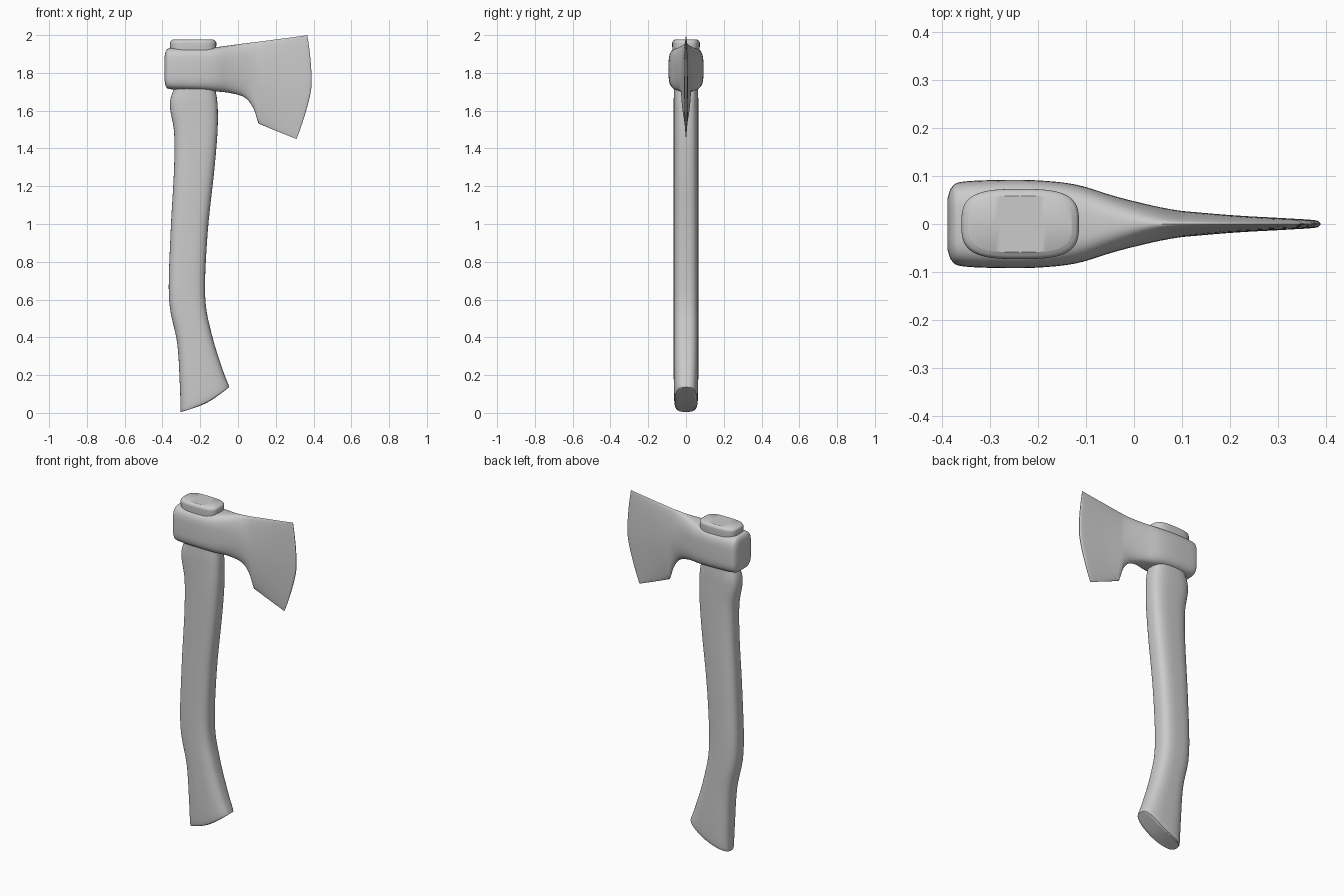
import bpy, bmesh, math
from mathutils import Vector

RING = 56   # points around each section
STEPS = 5   # spline steps between sections

cube = bpy.data.objects.get("Cube")
if cube:
    bpy.data.objects.remove(cube, do_unlink=True)

grey = bpy.data.materials.new("plain grey")
grey.use_nodes = True
colour = (0.6, 0.6, 0.6, 1)
grey.diffuse_color = colour
grey.node_tree.nodes["Principled BSDF"].inputs["Base Color"].default_value = colour


def spline(group):
    """Smoothly fill in sections between the given ones."""
    result = []
    for i in range(len(group) - 1):
        p1, p2 = Vector(group[i]), Vector(group[i + 1])
        p0 = Vector(group[i - 1]) if i else 2 * p1 - p2
        p3 = Vector(group[i + 2]) if i + 2 < len(group) else 2 * p2 - p1
        for s in range(STEPS):
            t = s / STEPS
            result.append(p1 + 0.5 * t * ((p2 - p0) + t * (
                2 * p0 - 5 * p1 + 4 * p2 - p3 + t * (3 * (p1 - p2) + p3 - p0))))
    return result + [Vector(group[-1])]


def section(ax, az, bx, bz, half, power, bow):
    """Rounded ring from point a to point b in the xz plane, half wide in y."""
    a, b = Vector((ax, 0, az)), Vector((bx, 0, bz))
    axis = (b - a) / 2
    side = Vector((axis.z, 0, -axis.x)).normalized()
    points = []
    for k in range(RING):
        angle = math.tau * k / RING
        c, s = math.cos(angle), math.sin(angle)
        u = math.copysign(abs(c) ** (2 / power), c)
        w = math.copysign(abs(s) ** (2 / power), s)
        p = (a + b) / 2 + axis * u + side * bow * (1 - abs(u) ** 1.5)
        points.append((p.x, half * w, p.z))
    return points


def loft(name, groups):
    """Skin the sections; a section of zero width closes an end."""
    bm = bmesh.new()
    rings = [[bm.verts.new(p) for p in section(*row)]
             for group in groups for row in spline(group)]
    for r, q in zip(rings, rings[1:]):
        for k in range(RING):
            n = (k + 1) % RING
            bm.faces.new((r[k], r[n], q[n], q[k]))
    bmesh.ops.remove_doubles(bm, verts=bm.verts, dist=0.0002)
    bmesh.ops.recalc_face_normals(bm, faces=bm.faces)
    mesh = bpy.data.meshes.new(name)
    bm.to_mesh(mesh)
    bm.free()
    mesh.materials.append(grey)
    obj = bpy.data.objects.new(name, mesh)
    bpy.context.collection.objects.link(obj)
    bpy.ops.object.select_all(action="DESELECT")
    obj.select_set(True)
    bpy.context.view_layer.objects.active = obj
    bpy.ops.object.shade_smooth_by_angle(angle=math.radians(35))


# Curved handle: slanted butt, waist, swell below the head
butt = (-0.302, 0.005, -0.047, 0.136)
loft("handle", [
    [(*butt, 0, 3, 0.02), (*butt, 0.05, 3, 0.02)],
    [(*butt, 0.05, 3, 0.02),
     (-0.304, 0.02, -0.05, 0.148, 0.062, 3, 0.015),
     (-0.308, 0.15, -0.085, 0.24, 0.065, 3, 0),
     (-0.322, 0.37, -0.14, 0.42, 0.065, 3, 0),
     (-0.365, 0.6, -0.174, 0.62, 0.065, 3, 0),
     (-0.357, 0.95, -0.161, 0.95, 0.065, 3, 0),
     (-0.339, 1.28, -0.126, 1.28, 0.065, 3, 0),
     (-0.338, 1.48, -0.109, 1.48, 0.065, 3, 0),
     (-0.358, 1.6, -0.107, 1.6, 0.065, 3, 0),
     (-0.358, 1.66, -0.111, 1.66, 0.065, 3, 0),
     (-0.34, 1.72, -0.12, 1.72, 0.063, 3, 0),
     (-0.34, 1.78, -0.12, 1.78, 0.063, 3, 0)],
    [(-0.34, 1.78, -0.12, 1.78, 0, 3, 0)],
])

# Handle end showing above the head
loft("handle_top", [
    [(-0.355, 1.88, -0.12, 1.88, 0, 3.2, 0)],
    [(-0.355, 1.88, -0.12, 1.88, 0.07, 3.2, 0),
     (-0.36, 1.945, -0.115, 1.945, 0.073, 3.2, 0),
     (-0.358, 1.966, -0.117, 1.966, 0.071, 3.2, 0),
     (-0.345, 1.976, -0.13, 1.976, 0.059, 3.2, 0)],
    [(-0.345, 1.976, -0.13, 1.976, 0, 3.2, 0)],
])

# Head: rounded eye flowing into a thin flared blade
heel = (0.095, 1.963, 0.108, 1.532, 0.027, 1.8, 0)
loft("axe_head", [
    [(-0.389, 1.885, -0.389, 1.76, 0, 4, 0)],
    [(-0.389, 1.885, -0.389, 1.76, 0.055, 4, 0),
     (-0.381, 1.917, -0.381, 1.727, 0.076, 4, 0),
     (-0.36, 1.931, -0.36, 1.714, 0.088, 4, 0),
     (-0.28, 1.933, -0.28, 1.71, 0.092, 4, 0),
     (-0.2, 1.933, -0.2, 1.708, 0.091, 4, 0),
     (-0.12, 1.936, -0.12, 1.702, 0.082, 3.6, 0),
     (-0.04, 1.946, -0.04, 1.693, 0.058, 2.8, 0),
     (0.02, 1.954, 0.035, 1.67, 0.041, 2.2, 0),
     (0.06, 1.959, 0.08, 1.615, 0.032, 1.9, 0),
     heel],
    [heel,
     (0.2, 1.977, 0.18, 1.502, 0.018, 1.8, -0.02),
     (0.3, 1.99, 0.255, 1.472, 0.012, 1.8, -0.04),
     (0.355, 1.998, 0.3, 1.454, 0.008, 1.8, -0.049),
     (0.367, 2.0, 0.31, 1.45, 0.002, 1.8, -0.05)],
    [(0.367, 2.0, 0.31, 1.45, 0, 1.8, -0.05)],
])
